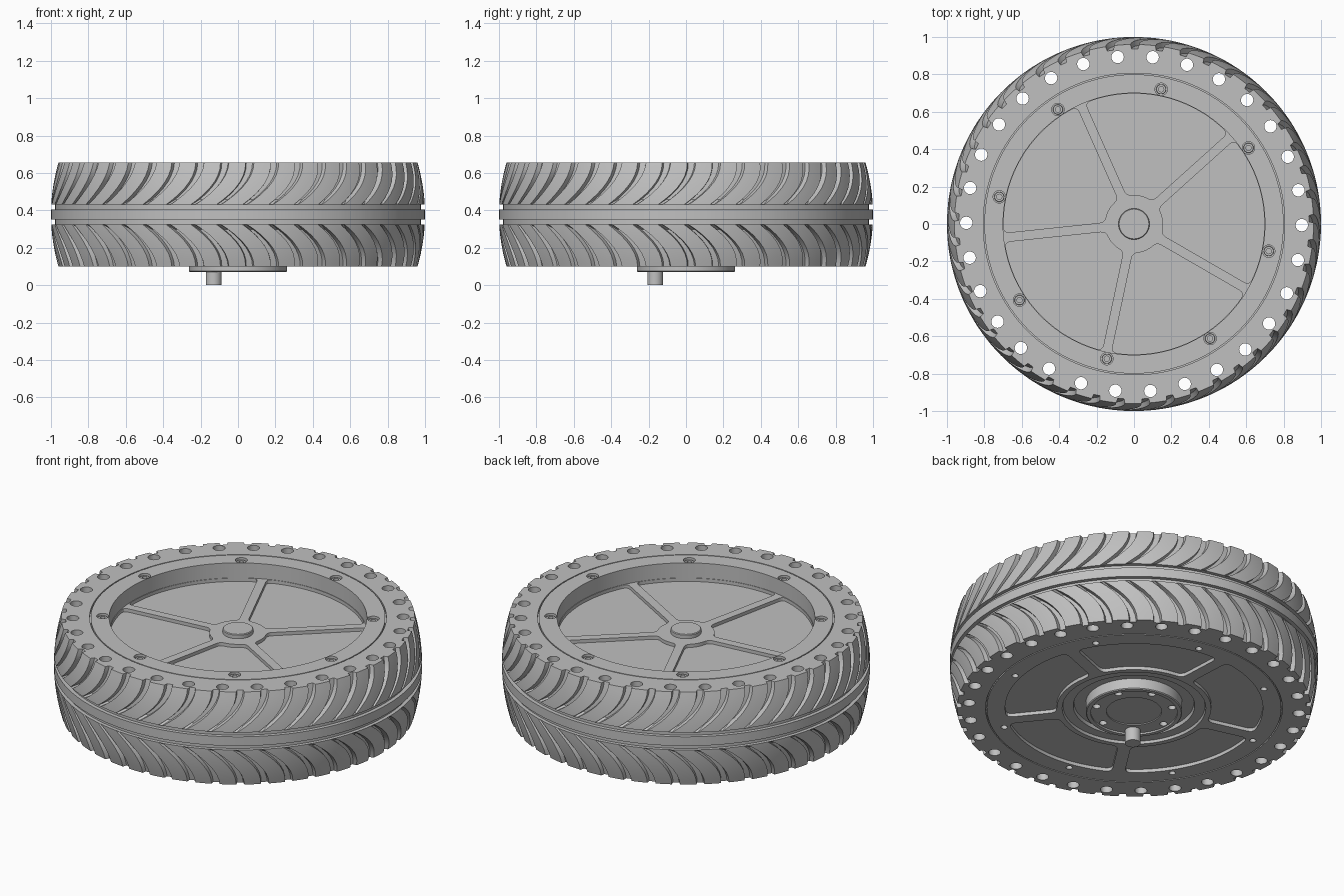
import bpy, bmesh, math
from mathutils import Vector

cube = bpy.data.objects.get("Cube")
if cube:
    bpy.data.objects.remove(cube, do_unlink=True)

TAU = math.tau
TOP, BOTTOM = 0.655, 0.10
MID, HALF = (TOP + BOTTOM) / 2, (TOP - BOTTOM) / 2

grey = bpy.data.materials.new("plain grey")
grey.use_nodes = True
grey.diffuse_color = (0.53, 0.53, 0.53, 1)
grey.node_tree.nodes["Principled BSDF"].inputs["Base Color"].default_value = grey.diffuse_color


def finish(name, bm):
    bmesh.ops.recalc_face_normals(bm, faces=bm.faces)
    mesh = bpy.data.meshes.new(name)
    bm.to_mesh(mesh)
    bm.free()
    mesh.materials.append(grey)
    obj = bpy.data.objects.new(name, mesh)
    bpy.context.collection.objects.link(obj)
    return obj


def activate(obj):
    bpy.ops.object.select_all(action='DESELECT')
    obj.select_set(True)
    bpy.context.view_layer.objects.active = obj


def smooth(obj):
    activate(obj)
    bpy.ops.object.shade_smooth_by_angle(angle=math.radians(28))


def skin(bm, rings, closed=False):
    """Bridge rings of points; cap both ends unless the rings form a loop."""
    loops = [[bm.verts.new(p) for p in ring] for ring in rings]
    pairs = list(zip(loops, loops[1:] + loops[:1]))
    for a, b in pairs if closed else pairs[:-1]:
        for i in range(len(a)):
            j = (i + 1) % len(a)
            bm.faces.new((a[i], a[j], b[j], b[i]))
    if not closed:
        bm.faces.new(loops[0])
        bm.faces.new(loops[-1])


def polar(r, a, z=0.0):
    return Vector((r * math.cos(a), r * math.sin(a), z))


def lathe(bm, profile, segments, centre=(0, 0)):
    offset = Vector((*centre, 0))
    skin(bm, [[polar(r, TAU * i / segments, z) + offset for i in range(segments)]
              for r, z in profile])


def prism(bm, outline, z0, z1):
    skin(bm, [[Vector((p.x, p.y, z)) for p in outline] for z in (z0, z1)])


def pocket(inner, outer, half_width, fillet, start):
    """Rounded outline of the window between two neighbouring spokes."""
    def span(r):
        off = math.asin(half_width / r)
        return start + off, start + TAU / 5 - off

    def arc(r, n):
        a, b = span(r)
        a, b = a + fillet / r, b - fillet / r
        return [polar(r, a + (b - a) * i / n) for i in range(n + 1)]

    def side(end):
        return [polar(r, span(r)[end]) for r in (inner + fillet, outer - fillet)]

    pieces = [arc(inner, 8), side(1), arc(outer, 28)[::-1], side(0)[::-1]]
    corners = [polar(inner, span(inner)[1]), polar(outer, span(outer)[1]),
               polar(outer, span(outer)[0]), polar(inner, span(inner)[0])]
    outline = []
    for k, corner in enumerate(corners):
        a, b = pieces[k][-1], pieces[(k + 1) % 4][0]
        outline += pieces[k]
        for t in (0.25, 0.5, 0.75):
            outline.append(a * (1 - t) ** 2 + corner * 2 * t * (1 - t) + b * t * t)
    return outline


def cut(obj, bm):
    cutter = finish("cutter", bm)
    cutter.hide_render = True
    mod = obj.modifiers.new("cut", 'BOOLEAN')
    mod.operation = 'DIFFERENCE'
    mod.solver = 'EXACT'
    mod.object = cutter
    activate(obj)
    bpy.ops.object.modifier_apply(modifier=mod.name)
    bpy.data.objects.remove(cutter, do_unlink=True)


# Tyre: swept tread grooves, two channels and a centre rib
PITCHES = 45
SWEEP = 0.17


def tread_ring(r, z, u, depth):
    half = 0.09 + 0.08 * u
    shift = SWEEP * (1 - (1 - u) ** 2)
    columns = [(-half, 0), (-half * 0.75, depth), (half * 0.75, depth), (half, 0),
               (0.35, 0), (0.5, 0), (0.65, 0)]
    return [polar(r - d, TAU / PITCHES * (i + f) + shift, z)
            for i in range(PITCHES) for f, d in columns]


def crown(h):
    return 1 - 0.04 * (h / HALF) ** 2


def half_tread(side):
    """Rings from the centre rib outwards to the inner bore."""
    rib, edge = 0.0275, 0.0525
    rings = [tread_ring(1.0, MID + side * rib, 0, 0),
             tread_ring(0.978, MID + side * rib, 0, 0),
             tread_ring(0.978, MID + side * edge, 0, 0)]
    for u in (0, 0.06, 0.12, 0.25, 0.4, 0.55, 0.7, 0.85, 1):
        h = edge + u * (HALF - edge)
        depth = min(1, u * 8) * (0.034 - 0.010 * u)
        rings.append(tread_ring(crown(h), MID + side * h, u, depth))
    for r in (0.935, 0.806):
        rings.append(tread_ring(r, MID + side * HALF, 1, 0))
    return rings


bm = bmesh.new()
skin(bm, half_tread(1)[::-1] + half_tread(-1), closed=True)
tyre = finish("tyre", bm)

# Ring of through holes in the tyre
bm = bmesh.new()
for k in range(30):
    c = polar(0.897, math.radians(12 * k - 0.4))
    lathe(bm, [(0.033, 0.0), (0.033, 0.75)], 24, c.xy)
cut(tyre, bm)
smooth(tyre)

# Rim: dished top, flat underside, moat and round mounting boss
bm = bmesh.new()
lathe(bm, [(0.079, 0.59), (0.083, 0.586), (0.083, 0.565), (0.70, 0.565),
           (0.70, TOP), (0.80, TOP), (0.80, 0.64), (0.808, 0.64),
           (0.808, 0.115), (0.80, 0.115), (0.80, BOTTOM), (0.39, BOTTOM),
           (0.385, 0.115), (0.33, 0.115), (0.325, 0.135), (0.262, 0.135),
           (0.262, 0.075), (0.257, 0.07), (0.235, 0.07), (0.235, 0.08),
           (0.15, 0.08), (0.15, 0.086)], 128)
rim = finish("rim", bm)

# Windows between the spokes, bolt holes and boss holes
bolts = [polar(0.735, math.radians(33.6 + 45 * k)) for k in range(8)]
bm = bmesh.new()
for k in range(5):
    prism(bm, pocket(0.155, 0.697, 0.025, 0.03, math.radians(42 + 72 * k)), 0.545, 0.60)
    prism(bm, pocket(0.42, 0.70, 0.035, 0.04, math.radians(21 + 72 * k)), 0.05, 0.12)
for b in bolts:
    lathe(bm, [(0.033, 0.62), (0.033, 0.70)], 24, b.xy)
    lathe(bm, [(0.018, 0.05), (0.018, 0.15)], 16, b.xy)
for k in range(1, 7):
    c = polar(0.21, math.radians(231.8) + TAU * k / 7)
    lathe(bm, [(0.021, 0.05), (0.021, 0.12)], 16, c.xy)
cut(rim, bm)
smooth(rim)

# Socket screws in the rim
bm = bmesh.new()
for b in bolts:
    lathe(bm, [(0.014, 0.632), (0.014, 0.645), (0.025, 0.645), (0.027, 0.643),
               (0.027, 0.61)], 18, b.xy)
smooth(finish("rim_screws", bm))

# Cable stub under the boss
bm = bmesh.new()
lathe(bm, [(0.042, 0.0), (0.042, 0.10)], 32, (-0.13, -0.165))
smooth(finish("cable_stub", bm))
bpy.ops.object.select_all(action='DESELECT')
